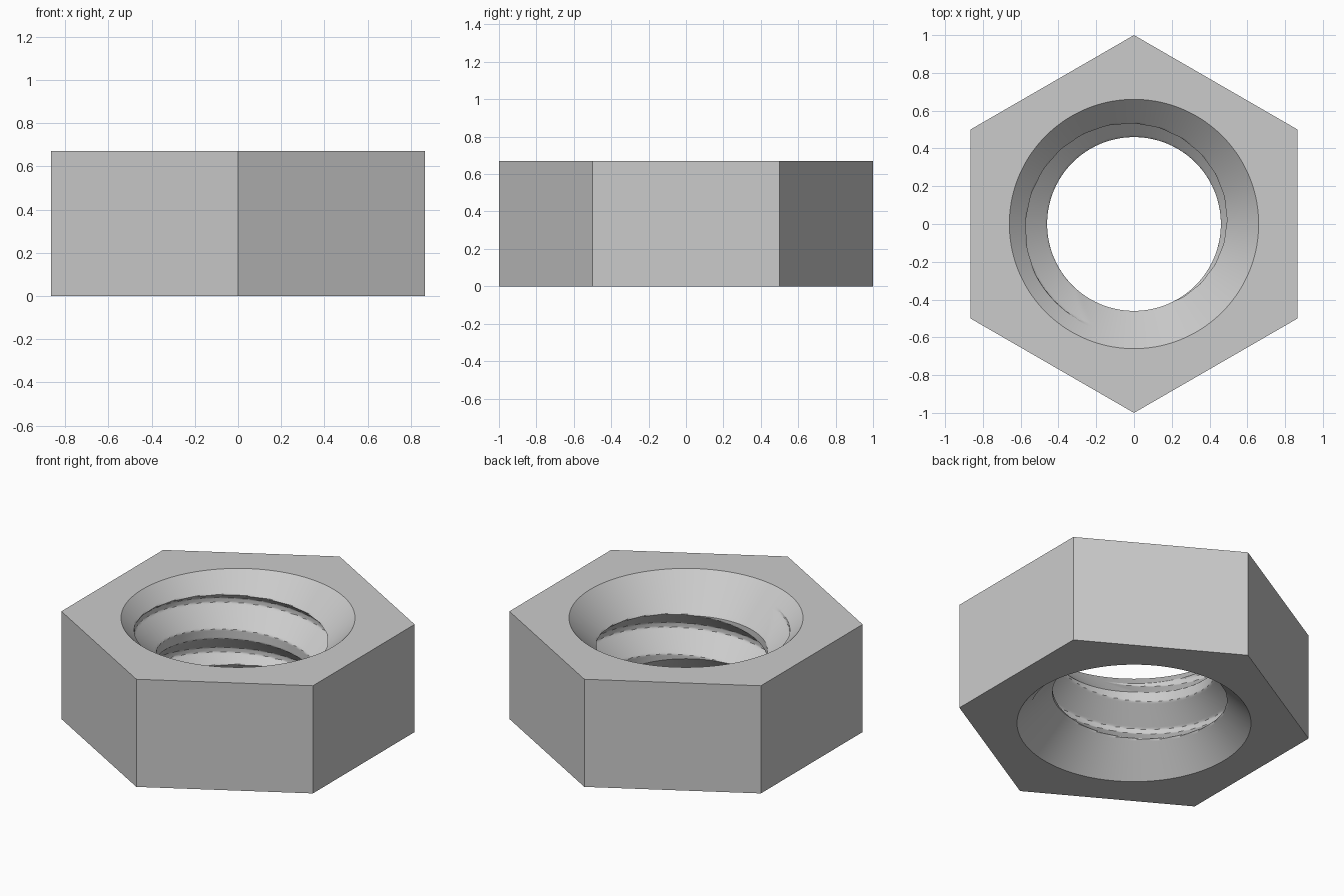
import bpy, bmesh
from math import pi, sin, cos, radians

HEIGHT, CORNER = 0.67, 1.0
MINOR, DEPTH, MOUTH = 0.46, 0.125, 0.66     # bore radius, thread depth, chamfer mouth
PITCH, FLANK, ROOT = 0.31, 0.11, 0.03       # axial sizes of the thread
SEGMENTS, ROWS = 180, 100

old = bpy.data.objects.get("Cube")
if old:
    bpy.data.objects.remove(old, do_unlink=True)


def bore_radius(angle, z):
    """Right-handed thread groove, opened out by a chamfer at both ends."""
    crest = 0.475 + PITCH * (angle - radians(-55)) / (2 * pi)
    drop = (crest - z) % PITCH
    rise = min(drop, 2 * FLANK + ROOT - drop, FLANK) / FLANK
    thread = MINOR + DEPTH * max(0, rise)
    return max(thread, MOUTH - z, MOUTH - (HEIGHT - z))


def point(bm, radius, angle, z):
    return bm.verts.new((radius * cos(angle), radius * sin(angle), z))


bm = bmesh.new()

# Threaded bore
angles = [2 * pi * i / SEGMENTS for i in range(SEGMENTS)]
levels = [HEIGHT * j / ROWS for j in range(ROWS + 1)]
bore = [[point(bm, bore_radius(a, z), a, z) for a in angles] for z in levels]
for low, high in zip(bore, bore[1:]):
    for i in range(SEGMENTS):
        k = (i + 1) % SEGMENTS
        bm.faces.new((low[i], high[i], high[k], low[k]))

# Six flat sides, with a corner at the front and back
corners = [[point(bm, CORNER, radians(30 + 60 * s), z) for s in range(6)]
           for z in (0, HEIGHT)]
step = SEGMENTS // 6
for s in range(6):
    t = (s + 1) % 6
    bm.faces.new((corners[0][s], corners[0][t], corners[1][t], corners[1][s]))
    # Flat ends, one strip per side: a corner fan and a triangle to the next corner
    for rim, hexagon in ((bore[0], corners[0]), (bore[-1], corners[1])):
        start = step // 2 + s * step
        arc = [rim[(start + i) % SEGMENTS] for i in range(step + 1)]
        half = step // 2
        for i in range(step):
            owner = hexagon[s] if i < half else hexagon[t]
            bm.faces.new((owner, arc[i + 1], arc[i]))
        bm.faces.new((hexagon[s], hexagon[t], arc[half]))

bmesh.ops.recalc_face_normals(bm, faces=bm.faces)
mesh = bpy.data.meshes.new("hex_nut")
bm.to_mesh(mesh)
bm.free()
nut = bpy.data.objects.new("hex_nut", mesh)
bpy.context.collection.objects.link(nut)

# Plain grey metal
grey = bpy.data.materials.new("light_grey")
grey.use_nodes = True
colour = (0.6, 0.6, 0.6, 1)
grey.diffuse_color = colour
grey.node_tree.nodes["Principled BSDF"].inputs["Base Color"].default_value = colour
mesh.materials.append(grey)

bpy.ops.object.select_all(action="DESELECT")
nut.select_set(True)
bpy.context.view_layer.objects.active = nut
bpy.ops.object.shade_smooth_by_angle(angle=radians(30))
